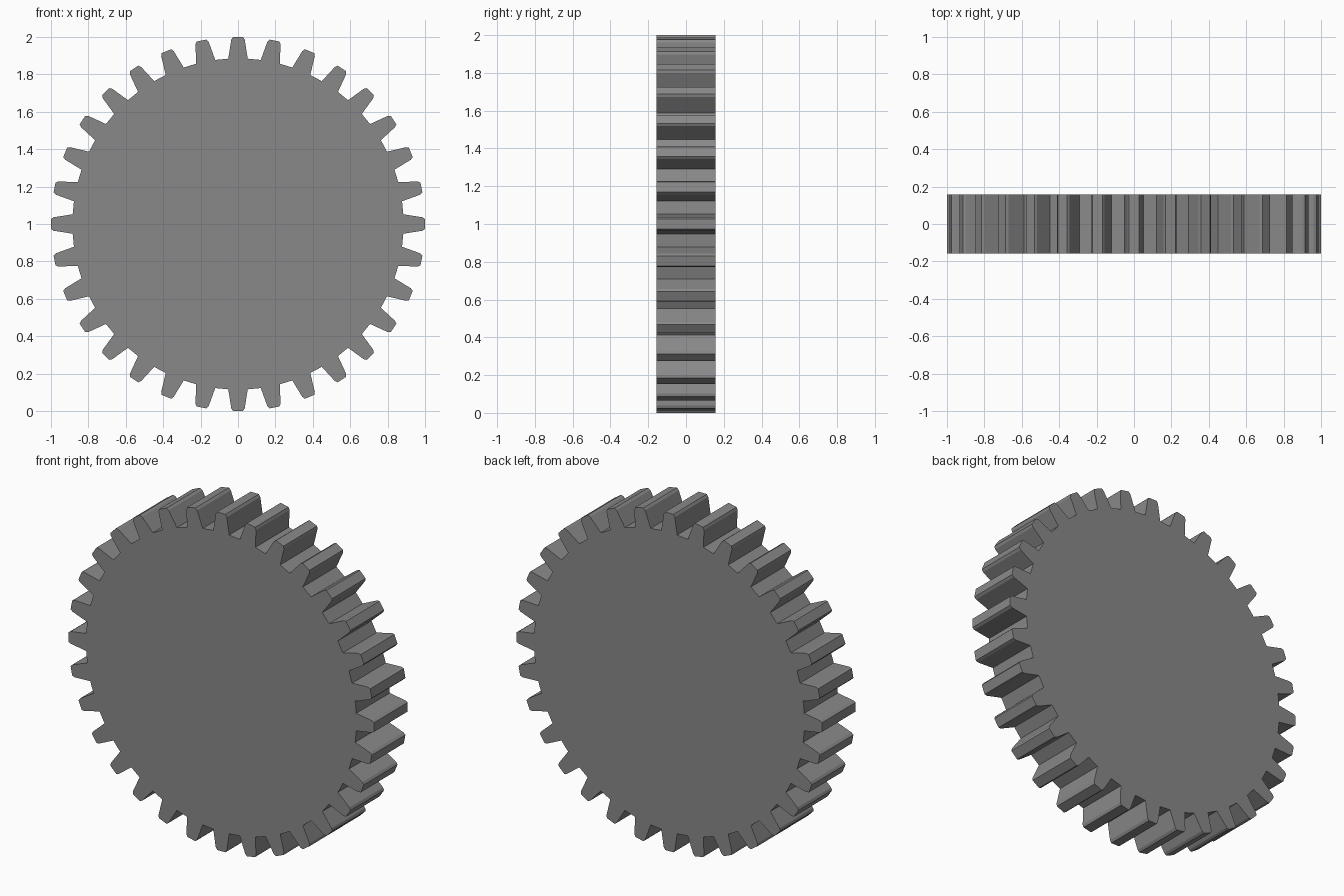
import bpy, bmesh, math

if "Cube" in bpy.data.objects:
    bpy.data.objects.remove(bpy.data.objects["Cube"])

TEETH = 32
HALF_THICK = 0.157
# one tooth: (half width, distance from the centre), root to tip
HALF_TOOTH = [(0.052, 0.884), (0.036, 0.986), (0.027, 1.0)]

grey = bpy.data.materials.new("steel grey")
grey.diffuse_color = (0.25, 0.25, 0.25, 1)
grey.use_nodes = True
grey.node_tree.nodes["Principled BSDF"].inputs["Base Color"].default_value = grey.diffuse_color

# gear outline, repeating the tooth around the centre
tooth = [(-w, r) for w, r in HALF_TOOTH] + [(w, r) for w, r in reversed(HALF_TOOTH)]
bm = bmesh.new()
outline = []
for i in range(TEETH):
    a = math.tau * i / TEETH
    c, s = math.cos(a), math.sin(a)
    for x, r in tooth:
        outline.append(bm.verts.new((x * c + r * s, -HALF_THICK, 1 - x * s + r * c)))

# solid gear body
face = bm.faces.new(outline)
ext = bmesh.ops.extrude_face_region(bm, geom=[face], use_keep_orig=True)
moved = [g for g in ext["geom"] if isinstance(g, bmesh.types.BMVert)]
bmesh.ops.translate(bm, verts=moved, vec=(0, 2 * HALF_THICK, 0))
bmesh.ops.recalc_face_normals(bm, faces=bm.faces)

mesh = bpy.data.meshes.new("spur_gear")
bm.to_mesh(mesh)
bm.free()
mesh.materials.append(grey)
bpy.context.collection.objects.link(bpy.data.objects.new("spur_gear", mesh))
